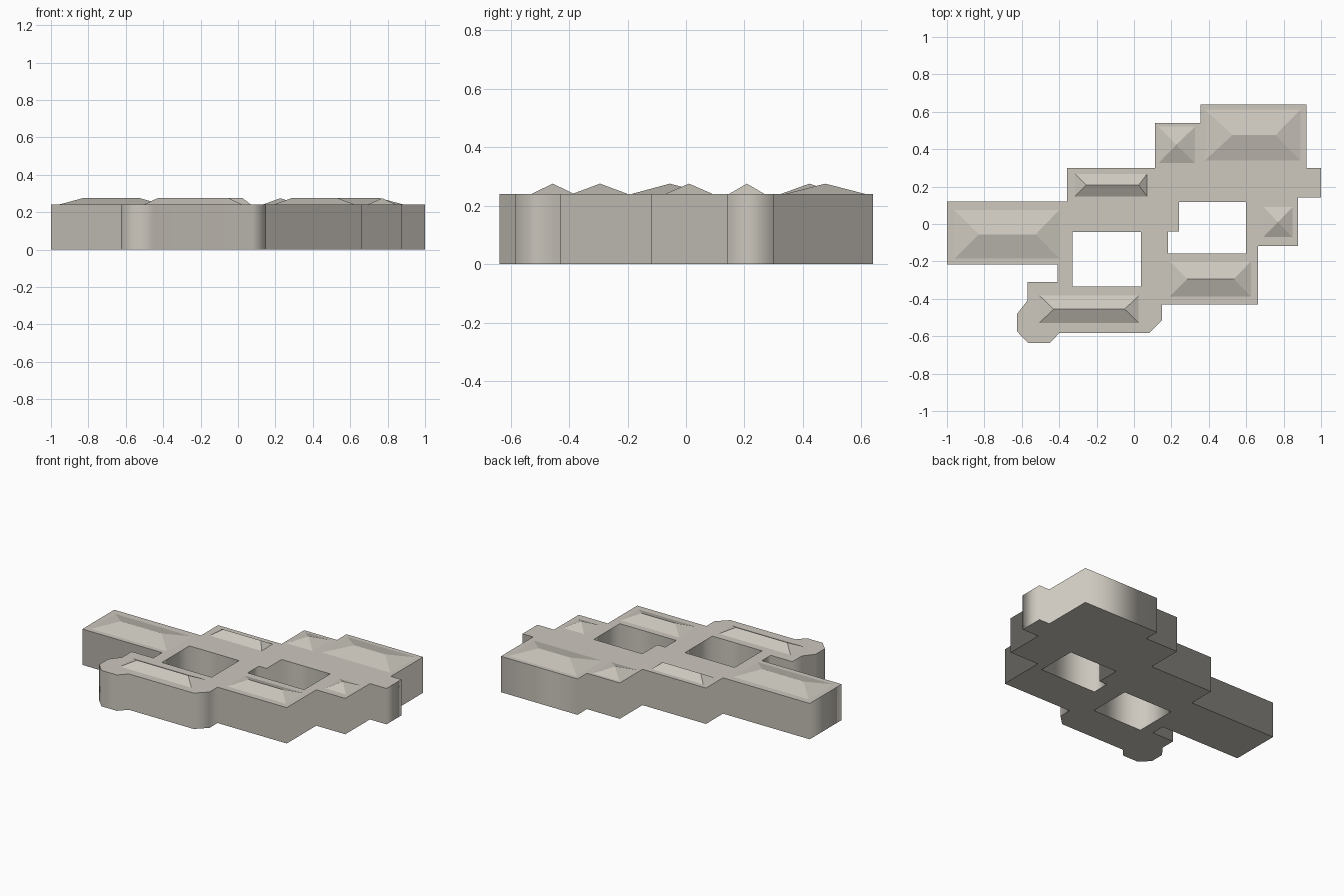
import bpy

if "Cube" in bpy.data.objects:
    bpy.data.objects.remove(bpy.data.objects["Cube"])

WALL_H, RIDGE_H = 0.24, 0.275

stone = bpy.data.materials.new("warm grey stone")
stone.diffuse_color = (0.61, 0.58, 0.52, 1)
stone.use_nodes = True
stone.node_tree.nodes["Principled BSDF"].inputs["Base Color"].default_value = stone.diffuse_color

# Footprint of the building and its two courtyards
outline = [(-1, -.217), (-.41, -.217), (-.41, -.31), (-.57, -.31), (-.57, -.41),
           (-.625, -.48), (-.625, -.575), (-.565, -.637), (-.45, -.637), (-.4, -.583),
           (.08, -.583), (.15, -.515), (.15, -.43), (.662, -.43), (.662, -.118),
           (.877, -.118), (.877, .142), (1, .142), (1, .3), (.922, .3), (.922, .64),
           (.355, .64), (.355, .54), (.112, .54), (.112, .3), (-.358, .3),
           (-.358, .12), (-1, .12)]
west_court = [(-.33, -.333), (-.33, -.043), (.038, -.043), (.038, -.333)]
east_court = [(.182, -.157), (.182, -.04), (.24, -.04), (.24, .118), (.6, .118), (.6, -.157)]

# Walls with flat roof: filled profile extruded upwards, courtyards cut through
curve = bpy.data.curves.new("building_walls", 'CURVE')
curve.dimensions = '2D'
curve.fill_mode = 'BOTH'
curve.extrude = WALL_H / 2
for loop in (outline, west_court, east_court):
    spline = curve.splines.new('POLY')
    spline.points.add(len(loop) - 1)
    for p, (x, y) in zip(spline.points, loop):
        p.co = (x, y, 0, 1)
    spline.use_cyclic_u = True
curve.materials.append(stone)
walls = bpy.data.objects.new("building_walls", curve)
walls.location.z = WALL_H / 2
bpy.context.collection.objects.link(walls)
bpy.context.view_layer.objects.active = walls
walls.select_set(True)
bpy.ops.object.convert(target='MESH')


def hip_roof(name, x0, x1, y0, y1, r0, r1):
    """Four-sided roof; r0..r1 is the ridge along x (equal gives a pyramid)."""
    ym = (y0 + y1) / 2
    verts = [(x0, y0, WALL_H), (x1, y0, WALL_H), (x1, y1, WALL_H), (x0, y1, WALL_H),
             (r0, ym, RIDGE_H)]
    if r1 > r0:
        verts.append((r1, ym, RIDGE_H))
        faces = [(0, 1, 5, 4), (1, 2, 5), (2, 3, 4, 5), (3, 0, 4)]
    else:
        faces = [(i, (i + 1) % 4, 4) for i in range(4)]
    mesh = bpy.data.meshes.new(name)
    mesh.from_pydata(verts, [], faces)
    mesh.materials.append(stone)
    bpy.context.collection.objects.link(bpy.data.objects.new(name, mesh))


# Raised hipped roofs and pyramids on the wings
hip_roof("west_wing_roof", -.96, -.4, -.185, .075, -.83, -.525)
hip_roof("north_wing_roof", -.315, .07, .148, .268, -.255, .025)
hip_roof("north_pyramid_roof", .13, .325, .325, .52, .227, .227)
hip_roof("northeast_hall_roof", .38, .89, .34, .612, .527, .757)
hip_roof("east_pyramid_roof", .692, .847, -.07, .09, .77, .77)
hip_roof("southeast_wing_roof", .19, .625, -.388, -.2, .285, .535)
hip_roof("south_wing_roof", -.505, .025, -.528, -.383, -.43, -.05)
